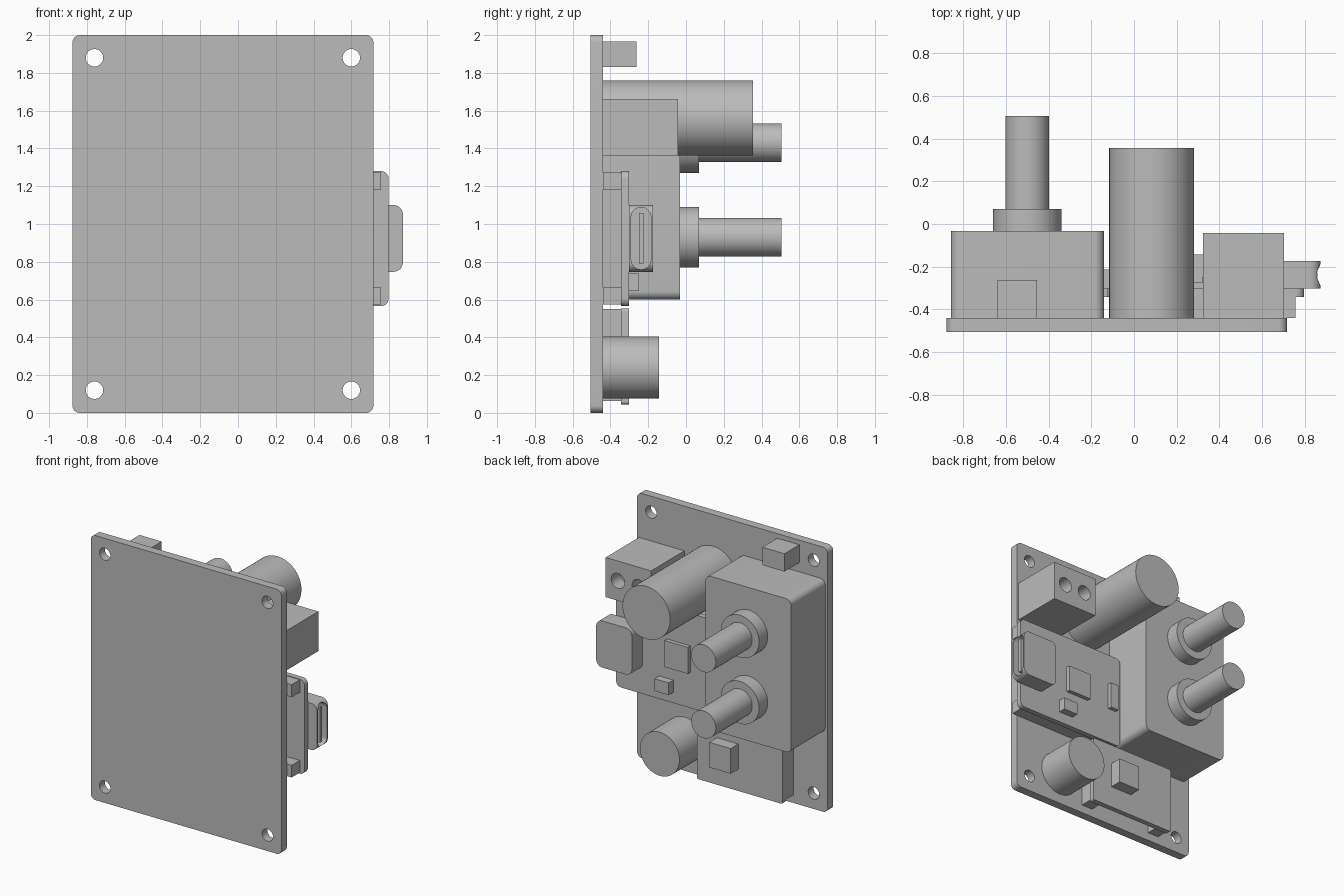
import bpy
import bmesh
import math
from mathutils import Matrix, Vector

cube = bpy.data.objects.get("Cube")
if cube:
    bpy.data.objects.remove(cube, do_unlink=True)

# One plain colour for every part
grey = bpy.data.materials.new("plain grey")
grey.use_nodes = True
grey.diffuse_color = (0.5, 0.5, 0.5, 1)
grey.node_tree.nodes["Principled BSDF"].inputs["Base Color"].default_value = (0.5, 0.5, 0.5, 1)


def finish(name, bm):
    mesh = bpy.data.meshes.new(name)
    bmesh.ops.recalc_face_normals(bm, faces=bm.faces)
    bm.to_mesh(mesh)
    bm.free()
    mesh.materials.append(grey)
    obj = bpy.data.objects.new(name, mesh)
    bpy.context.collection.objects.link(obj)
    return obj


def block(name, xs, ys, zs, radius=0, axis=1):
    """Box between the given limits, with edges along one axis rounded."""
    bm = bmesh.new()
    bmesh.ops.create_cube(bm, size=1)
    limits = (xs, ys, zs)
    for v in bm.verts:
        v.co = Vector([lim[0] if c < 0 else lim[1] for c, lim in zip(v.co, limits)])
    if radius:
        edges = [e for e in bm.edges
                 if abs((e.verts[0].co - e.verts[1].co).normalized()[axis]) > 0.9]
        bmesh.ops.bevel(bm, geom=edges, offset=radius, segments=8, profile=0.5,
                        affect='EDGES', clamp_overlap=True)
    return finish(name, bm)


def rod(name, x, z, radius, ys):
    """Cylinder lying along y."""
    bm = bmesh.new()
    place = Matrix.Translation((x, sum(ys) / 2, z)) @ Matrix.Rotation(math.pi / 2, 4, 'X')
    bmesh.ops.create_cone(bm, cap_ends=True, segments=64, radius1=radius, radius2=radius,
                          depth=ys[1] - ys[0], matrix=place)
    return finish(name, bm)


def cut(obj, cutter):
    cutter.hide_render = True
    mod = obj.modifiers.new("cut", 'BOOLEAN')
    mod.operation = 'DIFFERENCE'
    mod.solver = 'EXACT'
    mod.object = cutter
    bpy.context.view_layer.objects.active = obj
    bpy.ops.object.modifier_apply(modifier=mod.name)
    bpy.data.objects.remove(cutter, do_unlink=True)


BACK = -0.44      # rear surface of the main board
UNDER = -0.343    # near side of the small boards
TOP = -0.303      # far side of the small boards

# Main board with corner mounting holes
board = block("main_board", (-0.877, 0.717), (-0.505, BACK), (0, 2), 0.04)
for x in (-0.76, 0.6):
    for z in (0.12, 1.88):
        cut(board, rod("hole_cutter", x, z, 0.046, (-0.6, -0.3)))

# Large housing with two collared shafts
block("housing", (-0.857, -0.14), (BACK, -0.033), (0.6, 1.76), 0.045)
for label, z in (("lower", 0.93), ("upper", 1.43)):
    rod(label + "_collar", -0.5, z, 0.16, (-0.033, 0.07))
    rod(label + "_shaft", -0.5, z, 0.103, (0.07, 0.505))

# Loose parts on the main board
block("top_connector", (-0.64, -0.455), (BACK, -0.262), (1.83, 1.965))
rod("large_capacitor", 0.083, 1.562, 0.199, (BACK, 0.355))
rod("small_capacitor", 0.32, 0.24, 0.165, (BACK, -0.143))

# Wire terminal with two round openings
terminal = block("wire_terminal", (0.322, 0.702), (BACK, -0.043), (1.362, 1.662))
for x in (0.425, 0.6):
    cut(terminal, rod("opening_cutter", x, 1.512, 0.056, (-0.15, 0.1)))

# Upper small board on two horizontal strips
block("upper_small_board", (-0.125, 0.797), (UNDER, TOP), (0.565, 1.28), 0.04)
for label, zs in (("lower", (0.573, 0.665)), ("upper", (1.18, 1.275))):
    block(label + "_strip", (-0.1, 0.757), (BACK, UNDER), zs)
block("main_chip", (0.175, 0.37), (TOP, -0.272), (0.835, 1.035))
block("side_chip", (-0.085, -0.015), (TOP, -0.272), (0.84, 1.04))
block("small_button", (0.318, 0.438), (TOP, -0.248), (0.645, 0.738))

# Cable socket with a slot and a tongue inside
socket = block("cable_socket", (0.575, 0.873), (TOP, -0.174), (0.747, 1.1), 0.05)
cut(socket, block("slot_cutter", (0.78, 0.95), (-0.29, -0.186), (0.76, 1.088), 0.05, 0))
block("socket_tongue", (0.77, 0.86), (-0.25, -0.226), (0.79, 1.058))

# Lower small board on two vertical strips
block("lower_small_board", (-0.597, 0.122), (UNDER, TOP), (0.045, 0.552), 0.015)
for label, xs in (("right", (-0.593, -0.5)), ("left", (0.02, 0.113))):
    block(label + "_strip", xs, (BACK, UNDER), (0.062, 0.55))
block("lower_chip", (-0.225, -0.045), (TOP, -0.212), (0.21, 0.4))

# Smooth the round sides and keep the edges sharp
for obj in bpy.context.collection.objects:
    if obj.type == 'MESH' and grey.name in obj.data.materials:
        bpy.ops.object.select_all(action='DESELECT')
        obj.select_set(True)
        bpy.context.view_layer.objects.active = obj
        bpy.ops.object.shade_smooth_by_angle(angle=math.radians(30))
